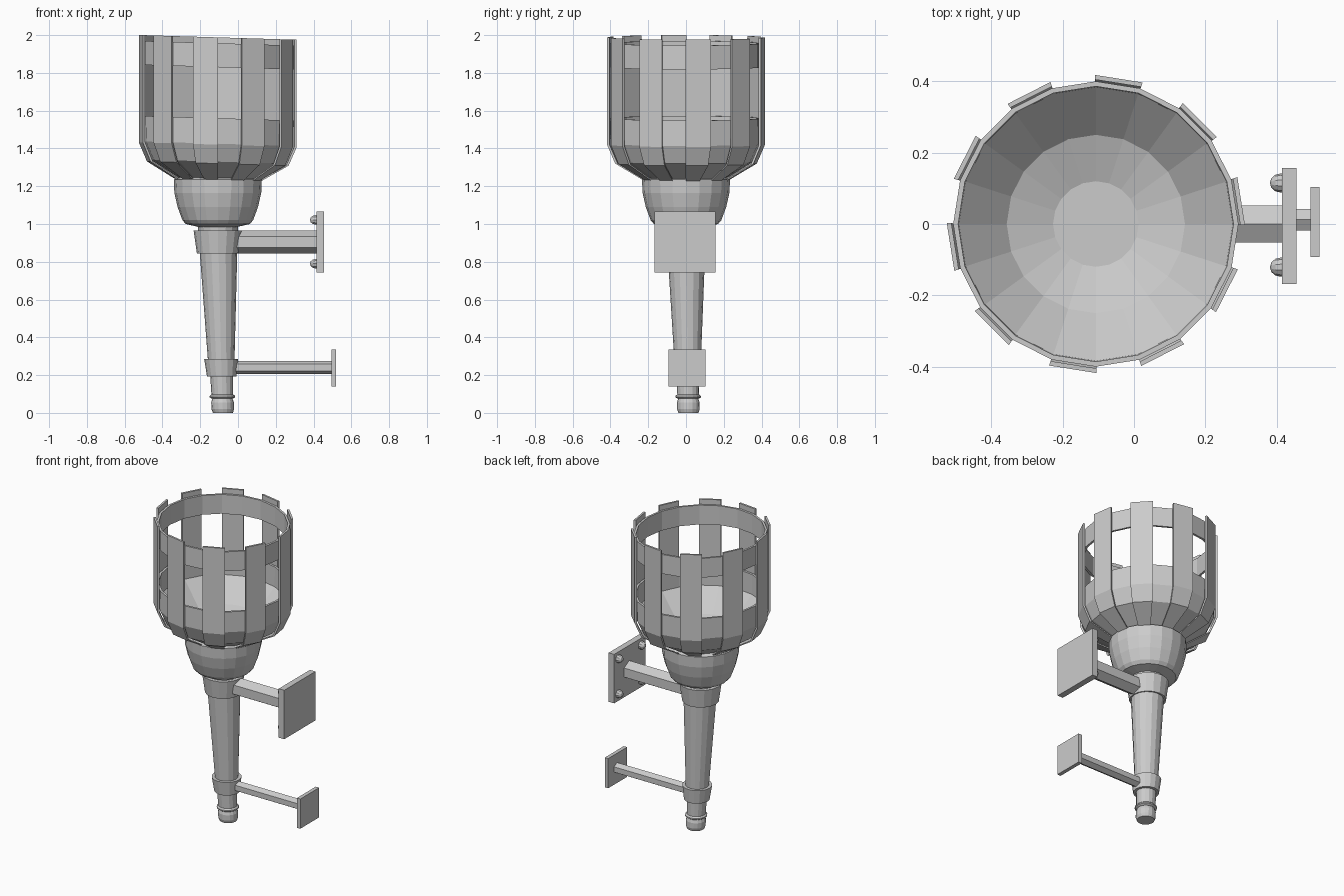
import bpy, bmesh, math
from mathutils import Vector, Matrix

if "Cube" in bpy.data.objects:
    bpy.data.objects.remove(bpy.data.objects["Cube"])

CX = -0.107      # axis of the basket
SLOPE = 0.03     # basket is slightly lopsided


def finish(name, bm):
    bmesh.ops.recalc_face_normals(bm, faces=bm.faces)
    me = bpy.data.meshes.new(name)
    bm.to_mesh(me)
    bm.free()
    ob = bpy.data.objects.new(name, me)
    bpy.context.collection.objects.link(ob)
    return ob


def upright(p):
    return Vector((p.x + CX, p.y, p.z))


def basket(p):
    return Vector((p.x + CX, p.y, p.z - SLOPE * p.x))


def leaning(p):
    t = min(p.z / 0.85, 1)
    return Vector((p.x - 0.08 - 0.027 * t, p.y + 0.013 * (1 - t), p.z))


def lathe(name, profile, sides, place, loop=False):
    """Spin (radius, z) points into flat-faced rings; cap or close the profile."""
    bm = bmesh.new()
    rings = []
    for r, z in profile:
        rings.append([bm.verts.new(place(Vector((
            r * math.cos(2 * math.pi * i / sides),
            r * math.sin(2 * math.pi * i / sides), z)))) for i in range(sides)])
    pairs = list(zip(rings, rings[1:]))
    if loop:
        pairs.append((rings[-1], rings[0]))
    for a, b in pairs:
        for i in range(sides):
            j = (i + 1) % sides
            bm.faces.new((a[i], a[j], b[j], b[i]))
    if not loop:
        bm.faces.new(rings[0])
        bm.faces.new(rings[-1])
    return finish(name, bm)


def strip(name, angle, path, half, thick):
    """Bent flat bar lying over one side of the basket."""
    bm = bmesh.new()
    rows = []
    for r, z in path:
        row = []
        for rad, s in ((r - thick, -1), (r - thick, 1), (r, 1), (r, -1)):
            a = angle + s * half
            row.append(bm.verts.new(basket(Vector((rad * math.cos(a), rad * math.sin(a), z)))))
        rows.append(row)
    for a, b in zip(rows, rows[1:]):
        for i in range(4):
            j = (i + 1) % 4
            bm.faces.new((a[i], a[j], b[j], b[i]))
    bm.faces.new(rows[0])
    bm.faces.new(rows[-1])
    return finish(name, bm)


def box(name, x0, x1, y0, y1, z0, z1):
    bm = bmesh.new()
    m = Matrix.Translation(((x0 + x1) / 2, (y0 + y1) / 2, (z0 + z1) / 2))
    m = m @ Matrix.Diagonal((x1 - x0, y1 - y0, z1 - z0, 1))
    bmesh.ops.create_cube(bm, size=1, matrix=m)
    return finish(name, bm)


def hex_rod(name, x0, x1, y, z, r):
    bm = bmesh.new()
    m = Matrix.Translation(((x0 + x1) / 2, y, z)) @ Matrix.Rotation(math.pi / 2, 4, 'Y')
    m = m @ Matrix.Rotation(0, 4, 'Z')
    bmesh.ops.create_cone(bm, cap_ends=True, segments=6, radius1=r, radius2=r,
                          depth=x1 - x0, matrix=m)
    # turn a corner of the hexagon upward if needed
    if max(v.co.z for v in bm.verts) < z + r * 0.95:
        bmesh.ops.rotate(bm, verts=bm.verts, cent=(x0, y, z),
                         matrix=Matrix.Rotation(math.pi / 6, 3, 'X'))
    return finish(name, bm)


# Handle: knob, neck and tapered shaft
lathe("end_knob", [(0.053, 0), (0.06, 0.02), (0.06, 0.055), (0.052, 0.08)], 16, leaning)
lathe("end_lip", [(0.056, 0.075), (0.067, 0.082), (0.067, 0.09), (0.058, 0.098)], 16, leaning)
lathe("neck", [(0.057, 0.08), (0.061, 0.2)], 16, leaning)
lathe("shaft", [(0.065, 0.2), (0.071, 0.29), (0.107, 1.0)], 16, leaning)

# Collars gripping the shaft
lathe("lower_collar", [(0.078, 0.193), (0.09, 0.285)], 16, leaning)
lathe("upper_collar", [(0.111, 0.845), (0.128, 0.965)], 16, leaning)

# Cup under the basket
lathe("cup", [(0.105, 0.985), (0.17, 1.0), (0.187, 1.02), (0.213, 1.09),
              (0.23, 1.165), (0.233, 1.235), (0.2, 1.25)], 20, upright)

# Fire bowl with a concave inside
lathe("fire_bowl", [(0.2, 1.235), (0.355, 1.33), (0.398, 1.425), (0.4, 1.56), (0.386, 1.56),
                    (0.384, 1.43), (0.25, 1.3), (0.12, 1.255)], 20, basket)

# Upper hoop
lathe("upper_hoop", [(0.386, 1.83), (0.4, 1.83), (0.4, 1.957), (0.386, 1.957)],
      20, basket, loop=True)

# Ten bent strips
for k in range(10):
    strip(f"basket_strip_{k + 1}", math.radians(9 + 36 * k),
          [(0.232, 1.235), (0.375, 1.32), (0.418, 1.42), (0.418, 1.988)],
          math.radians(9.3), 0.013)

# Wall brackets
hex_rod("upper_rod", -0.06, 0.42, 0, 0.905, 0.06)
hex_rod("lower_rod", -0.06, 0.5, 0.012, 0.24, 0.035)
box("upper_wall_plate", 0.415, 0.455, -0.168, 0.157, 0.742, 1.065)
box("lower_wall_plate", 0.495, 0.52, -0.093, 0.104, 0.14, 0.336)

# Rivets on the upper plate
for n, (y, z) in enumerate([(0.115, 1.022), (-0.121, 1.022), (0.115, 0.79), (-0.121, 0.79)]):
    bm = bmesh.new()
    m = Matrix.Translation((0.412, y, z)) @ Matrix.Rotation(math.pi / 2, 4, 'Y')
    m = m @ Matrix.Diagonal((0.027, 0.027, 0.031, 1))
    bmesh.ops.create_uvsphere(bm, u_segments=10, v_segments=6, radius=1, matrix=m)
    finish(f"rivet_{n + 1}", bm)
